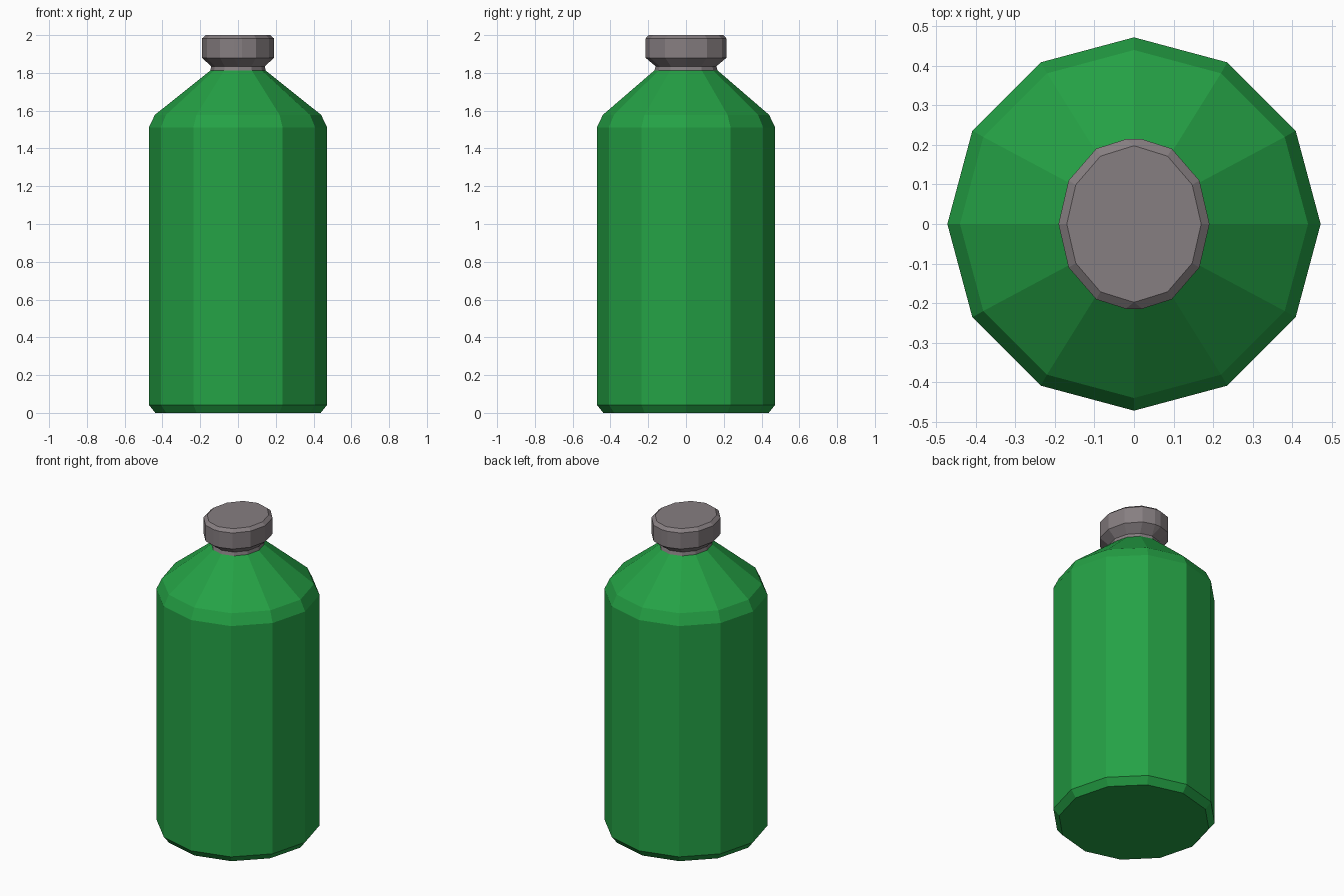
import bpy, bmesh
from math import cos, sin, pi

if "Cube" in bpy.data.objects:
    bpy.data.objects.remove(bpy.data.objects["Cube"])

SIDES = 12


def ellipse(rx, ry, chamfer=0.0):
    """12-sided ring; chamfer cuts the front and back corners into short flats."""
    pts = []
    for i in range(SIDES):
        a = 2 * pi * i / SIDES
        x, y = rx * cos(a), ry * sin(a)
        if i in (SIDES // 4, 3 * SIDES // 4):
            s = 1 if y > 0 else -1
            flat = y - s * chamfer * 0.27
            pts += [(s * chamfer, flat), (-s * chamfer, flat)]
        else:
            pts.append((x, y))
    return pts


def loft(name, profile, color):
    """Stack rings (rx, ry, z, chamfer) into a closed, flat-shaded solid."""
    bm = bmesh.new()
    rings = [[bm.verts.new((x, y, z)) for x, y in ellipse(rx, ry, c)]
             for rx, ry, z, c in profile]
    n = len(rings[0])
    for lo, hi in zip(rings, rings[1:]):
        for i in range(n):
            j = (i + 1) % n
            bm.faces.new((lo[i], lo[j], hi[j], hi[i]))
    bm.faces.new(rings[0][::-1])
    bm.faces.new(rings[-1])
    # merge the doubled corners of unchamfered rings
    bmesh.ops.remove_doubles(bm, verts=bm.verts[:], dist=0.0005)
    bmesh.ops.recalc_face_normals(bm, faces=bm.faces[:])
    mesh = bpy.data.meshes.new(name)
    bm.to_mesh(mesh)
    bm.free()
    mat = bpy.data.materials.new(name + "_material")
    mat.diffuse_color = color
    mat.use_nodes = True
    mat.node_tree.nodes["Principled BSDF"].inputs["Base Color"].default_value = mat.diffuse_color
    mesh.materials.append(mat)
    ob = bpy.data.objects.new(name, mesh)
    bpy.context.collection.objects.link(ob)
    return ob


# Bottle body: chamfered base, straight wall, rounded shoulder, sloping neck
loft("bottle_body", [
    (0.438, 0.438, 0.0, 0),
    (0.472, 0.472, 0.043, 0),
    (0.472, 0.472, 1.511, 0),
    (0.440, 0.440, 1.578, 0),
    (0.143, 0.165, 1.815, 0),
], (0.018, 0.36, 0.06, 1))

# Oval cap: neck collar, flared underside, chamfered rim
loft("bottle_cap", [
    (0.146, 0.167, 1.813, 0),
    (0.142, 0.161, 1.835, 0),
    (0.191, 0.220, 1.88, 0.021),
    (0.191, 0.220, 1.982, 0.021),
    (0.170, 0.198, 2.0, 0),
], (0.24, 0.21, 0.22, 1))
